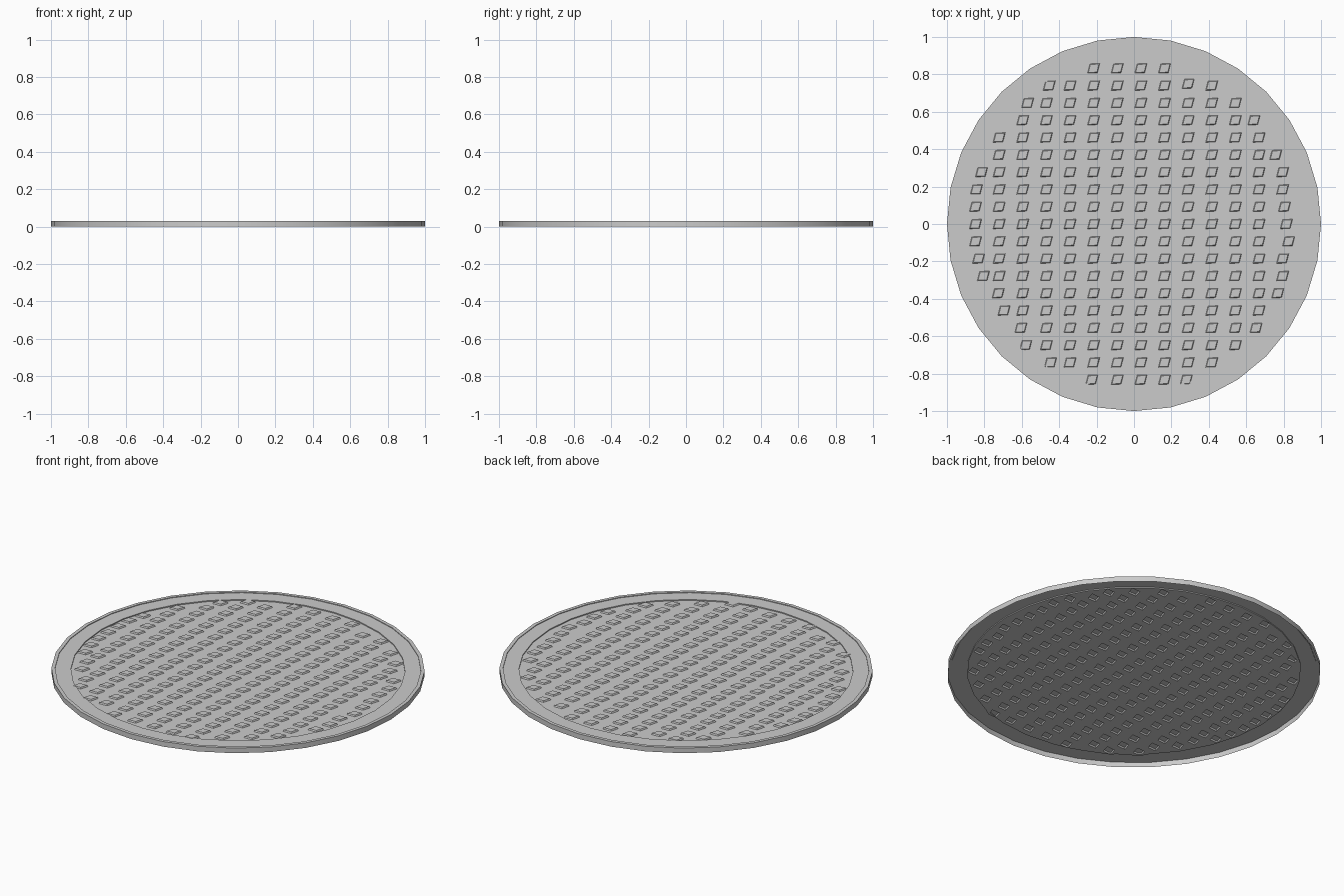
import bpy, bmesh, math

if "Cube" in bpy.data.objects:
    bpy.data.objects.remove(bpy.data.objects["Cube"])

SIDES = 32
Z_PLATE, Z_TREAD = 0.020, 0.028
# rim section from the bottom outer edge in to the plate: (radius, height)
PROFILE = [(1.0, 0.0), (1.0, 0.03), (0.98, 0.03), (0.98, 0.026), (0.895, 0.026), (0.895, Z_PLATE)]

# tread rows from back to front: first column, last column, nudge of first and last stud
ROWS = [(-2, 1, 0, 0), (-4, 3, .015, 0), (-5, 4, .026, 0), (-5, 5, 0, -.027),
        (-6, 5, 0, 0), (-6, 6, 0, -.037), (-7, 6, .032, 0), (-7, 6, .005, 0),
        (-7, 6, 0, .01), (-7, 6, 0, .02), (-7, 6, 0, .032), (-7, 6, .016, 0),
        (-7, 6, .042, 0), (-6, 6, -.005, -.026), (-6, 5, .026, 0), (-5, 5, -.01, -.016),
        (-5, 4, .016, 0), (-4, 3, .022, 0), (-2, 2, -.01, -.01)]
PITCH_X, PITCH_Y, OFFSET_X = 0.1263, 0.0925, 0.037


def ring(bm, r, z):
    return [bm.verts.new((r * math.cos(2 * math.pi * i / SIDES),
                          r * math.sin(2 * math.pi * i / SIDES), z)) for i in range(SIDES)]


def stud_loop(bm, x, y, z, s):
    # slanted diamond outline
    pts = [(-.033, -.026), (.020, -.024), (.033, .026), (-.020, .024)]
    return [bm.verts.new((x + s * px, y + s * py, z)) for px, py in pts]


def bridge(bm, a, b):
    n = len(a)
    for i in range(n):
        j = (i + 1) % n
        bm.faces.new((a[i], a[j], b[j], b[i]))


def loop_edges(bm, loop):
    out = []
    for i in range(len(loop)):
        pair = (loop[i], loop[(i + 1) % len(loop)])
        out.append(bm.edges.get(pair) or bm.edges.new(pair))
    return out


bm = bmesh.new()

# stepped rim, open underneath
rings = [ring(bm, r, z) for r, z in PROFILE]
for a, b in zip(rings, rings[1:]):
    bridge(bm, a, b)
fill = loop_edges(bm, rings[-1])

# raised hollow tread studs
for n, (first, last, d_first, d_last) in enumerate(ROWS):
    for k in range(first, last + 1):
        x = OFFSET_X + PITCH_X * k + (d_first if k == first else d_last if k == last else 0)
        y = PITCH_Y * (9 - n)
        if k == 2 and n == 1:
            y += .01
        base = stud_loop(bm, x, y, Z_PLATE, 1.0)
        top = stud_loop(bm, x, y, Z_TREAD, 0.86)
        bridge(bm, base, top)
        bm.faces.new(top)
        fill += loop_edges(bm, base)

# flat plate between the studs
bmesh.ops.triangle_fill(bm, edges=fill, use_beauty=True, normal=(0, 0, 1))

bmesh.ops.recalc_face_normals(bm, faces=bm.faces)
bm.normal_update()
up = sum(f.normal.z * f.calc_area() for f in bm.faces)
if up < 0:
    bmesh.ops.reverse_faces(bm, faces=bm.faces)

mesh = bpy.data.meshes.new("round_cover")
bm.to_mesh(mesh)
bm.free()
cover = bpy.data.objects.new("round_cover", mesh)
bpy.context.collection.objects.link(cover)
bpy.context.view_layer.objects.active = cover
cover.select_set(True)
bpy.ops.object.shade_smooth_by_angle(angle=math.radians(30))
